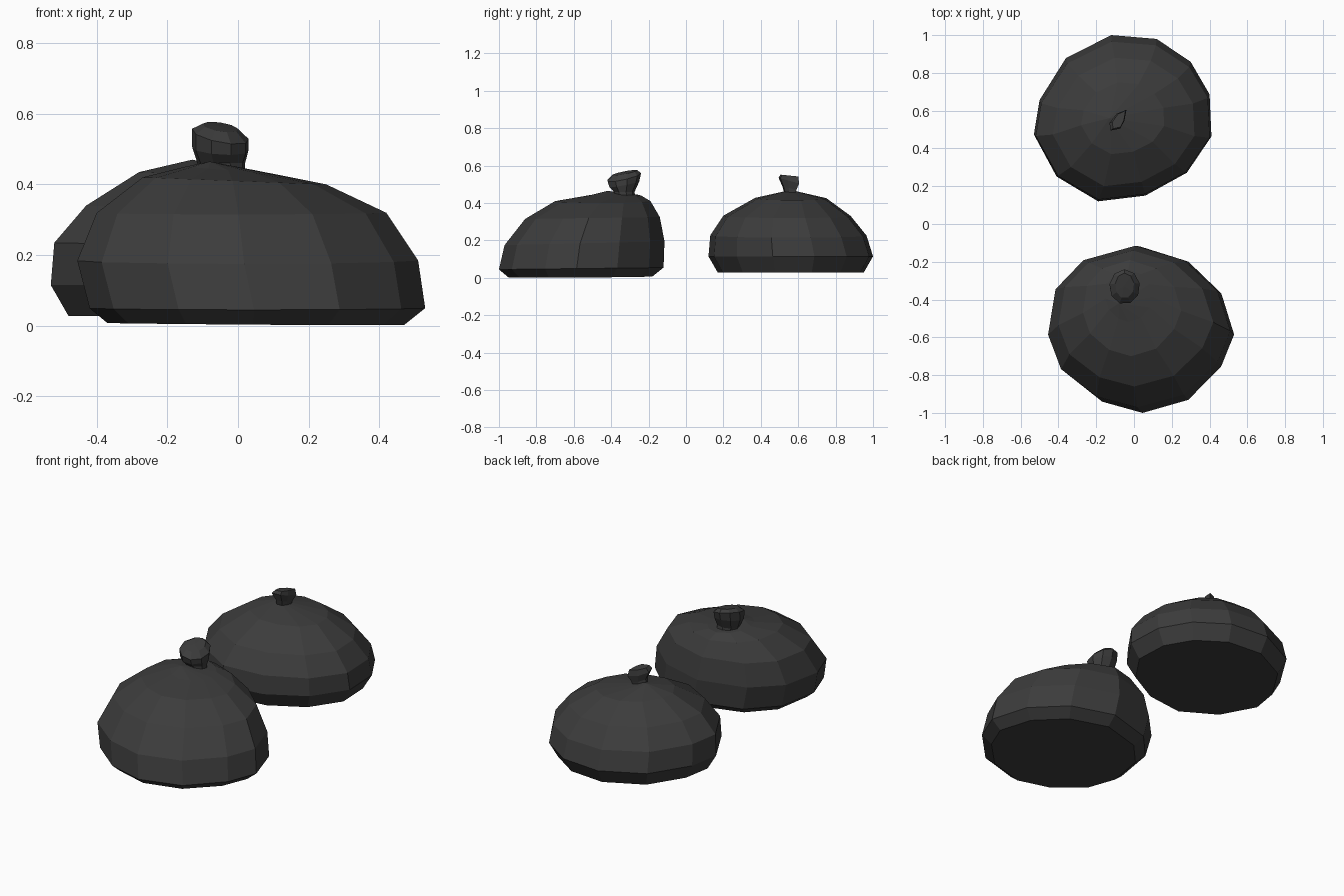
import bpy, bmesh, math

mat = bpy.data.materials.new("charcoal")
mat.diffuse_color = (0.045, 0.045, 0.045, 1)


def loft(name, outline, rings, apex=None):
    """Fit the outline into each ring box (xmin, xmax, ymin, ymax, z, tilt_x, tilt_y)."""
    xs, ys = [p[0] for p in outline], [p[1] for p in outline]
    bm = bmesh.new()
    loops = []
    for x0, x1, y0, y1, z, tx, ty in rings:
        loop = []
        for px, py in outline:
            u = (px - min(xs)) / (max(xs) - min(xs))
            v = (py - min(ys)) / (max(ys) - min(ys))
            loop.append(bm.verts.new((x0 + u * (x1 - x0), y0 + v * (y1 - y0),
                                      z + tx * (u - 0.5) + ty * (v - 0.5))))
        loops.append(loop)
    n = len(outline)
    for a, b in zip(loops, loops[1:]):
        for i in range(n):
            j = (i + 1) % n
            bm.faces.new((a[i], a[j], b[j], b[i]))
    bm.faces.new(loops[0])
    if apex:
        tip = bm.verts.new(apex)
        for i in range(n):
            bm.faces.new((loops[-1][i], loops[-1][(i + 1) % n], tip))
    else:
        bm.faces.new(loops[-1])
    bmesh.ops.recalc_face_normals(bm, faces=bm.faces)
    mesh = bpy.data.meshes.new(name)
    bm.to_mesh(mesh)
    bm.free()
    mesh.materials.append(mat)
    ob = bpy.data.objects.new(name, mesh)
    bpy.context.collection.objects.link(ob)
    return ob


def ngon(n, turn=0.0):
    return [(math.cos(turn + i * math.tau / n), math.sin(turn + i * math.tau / n)) for i in range(n)]


# Front cap: lopsided dome, steep at the back
front_outline = [(0.02, -0.11), (0.28, -0.19), (0.46, -0.36), (0.53, -0.58), (0.46, -0.75), (0.28, -0.93),
                 (0.03, -1.0), (-0.19, -0.94), (-0.38, -0.79), (-0.45, -0.6), (-0.41, -0.35), (-0.26, -0.19)]
loft("front_cap", front_outline, [
    (-0.37, 0.47, -0.95, -0.18, 0.005, -0.006, 0.004),
    (-0.42, 0.53, -1.00, -0.12, 0.05, 0, 0.01),
    (-0.455, 0.51, -0.97, -0.115, 0.185, 0, 0.02),
    (-0.40, 0.42, -0.86, -0.14, 0.32, 0, 0.01),
    (-0.27, 0.25, -0.70, -0.19, 0.41, -0.02, 0.0),
    (-0.15, 0.10, -0.52, -0.24, 0.44, -0.02, 0.0)], (-0.08, -0.42, 0.465))

# Back cap: more even dome
back_outline = [(-0.12, 1.0), (0.12, 0.98), (0.30, 0.86), (0.40, 0.69), (0.41, 0.47), (0.28, 0.28),
                (0.06, 0.16), (-0.19, 0.13), (-0.41, 0.26), (-0.53, 0.48), (-0.50, 0.66), (-0.36, 0.88)]
loft("back_cap", back_outline, [
    (-0.48, 0.36, 0.17, 0.95, 0.028, 0, 0),
    (-0.53, 0.41, 0.12, 1.00, 0.115, 0, 0),
    (-0.52, 0.40, 0.13, 0.965, 0.225, -0.02, 0),
    (-0.43, 0.32, 0.20, 0.88, 0.33, -0.02, 0),
    (-0.28, 0.16, 0.37, 0.75, 0.425, -0.02, 0)], (-0.13, 0.56, 0.47))

# Front knob: tilted cup with a slightly domed lid
loft("front_knob", ngon(9, 0.2), [
    (-0.10, 0.02, -0.38, -0.27, 0.42, 0, 0),
    (-0.115, 0.02, -0.385, -0.275, 0.46, 0, 0),
    (-0.13, 0.03, -0.41, -0.25, 0.50, -0.01, 0.03),
    (-0.13, 0.03, -0.42, -0.24, 0.54, -0.03, 0.04),
    (-0.10, 0.00, -0.39, -0.26, 0.563, -0.015, 0.025)], (-0.055, -0.33, 0.565))

# Back stub: narrow twisted stalk
stub_outline = [(-0.115, 0.50), (-0.07, 0.51), (-0.05, 0.55), (-0.04, 0.61), (-0.085, 0.59), (-0.12, 0.54)]
loft("back_stub", stub_outline, [
    (-0.12, -0.06, 0.53, 0.58, 0.44, 0, 0),
    (-0.115, -0.055, 0.515, 0.59, 0.48, 0, -0.02),
    (-0.13, -0.04, 0.495, 0.605, 0.52, 0, -0.03),
    (-0.115, -0.045, 0.505, 0.60, 0.547, 0, -0.01)])
